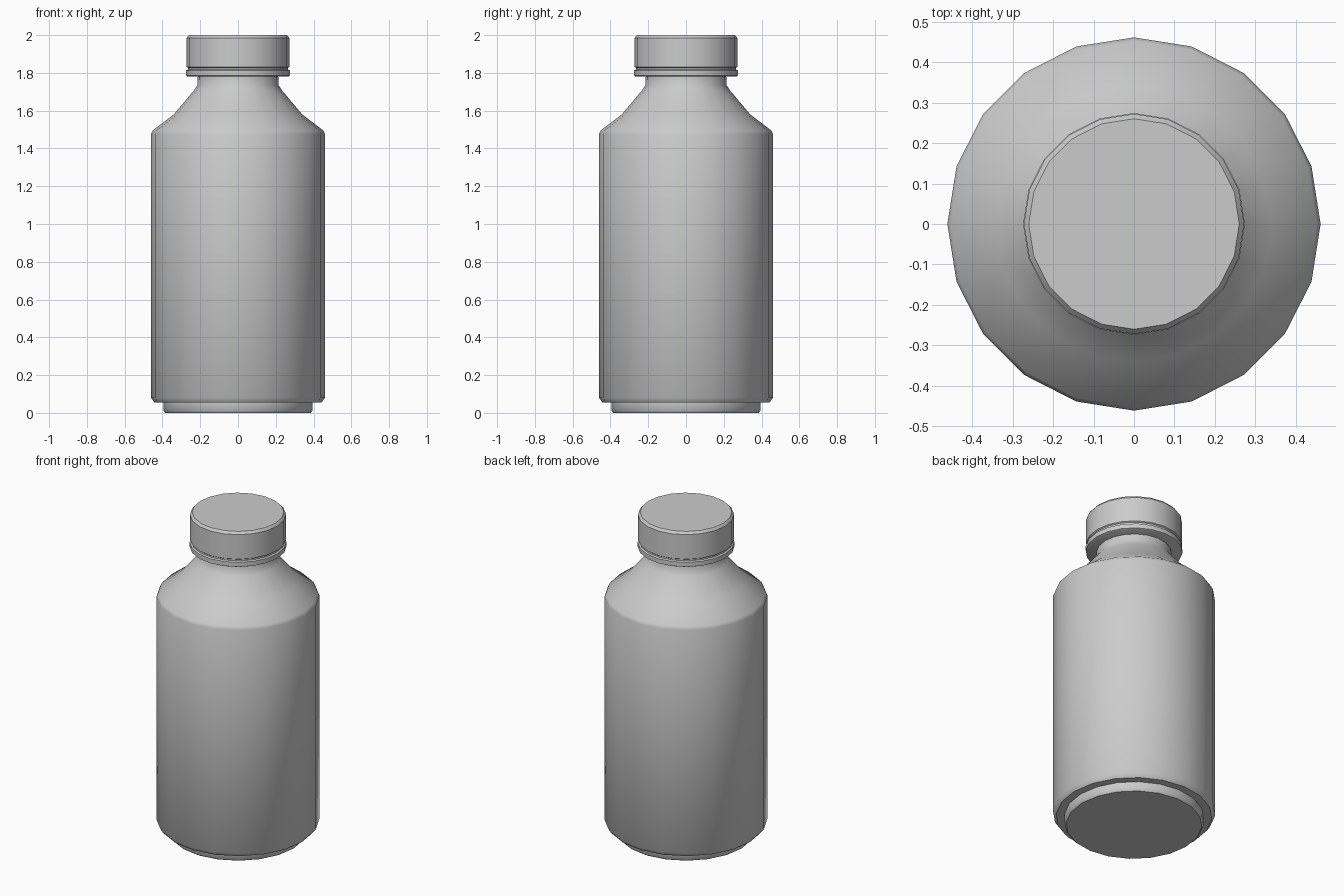
import bpy, bmesh, math

if "Cube" in bpy.data.objects:
    bpy.data.objects.remove(bpy.data.objects["Cube"])

SIDES = 20


def lathe(name, profile, angle=35):
    """Revolve (radius, z) points, bottom to top, and cap both ends."""
    bm = bmesh.new()
    rings = []
    for r, z in profile:
        rings.append([bm.verts.new((r * math.cos(2 * math.pi * i / SIDES),
                                    r * math.sin(2 * math.pi * i / SIDES), z))
                      for i in range(SIDES)])
    for a, b in zip(rings, rings[1:]):
        for i in range(SIDES):
            j = (i + 1) % SIDES
            bm.faces.new((a[i], a[j], b[j], b[i]))
    bm.faces.new(rings[0][::-1])
    bm.faces.new(rings[-1])
    mesh = bpy.data.meshes.new(name)
    bm.to_mesh(mesh)
    bm.free()
    obj = bpy.data.objects.new(name, mesh)
    bpy.context.collection.objects.link(obj)
    bpy.ops.object.select_all(action='DESELECT')
    obj.select_set(True)
    bpy.context.view_layer.objects.active = obj
    bpy.ops.object.shade_smooth_by_angle(angle=math.radians(angle))
    return obj


# Bottle: stepped foot, chamfered lower edge, straight wall, shoulder and neck
lathe("bottle_body", [
    (0.385, 0.0), (0.395, 0.012), (0.395, 0.055),
    (0.442, 0.055), (0.461, 0.08),
    (0.461, 1.475), (0.452, 1.495), (0.34, 1.58),
    (0.235, 1.705), (0.215, 1.735), (0.213, 1.78)], 40)

# Tamper ring, recessed groove and screw cap
lathe("screw_cap", [
    (0.265, 1.78), (0.274, 1.785), (0.274, 1.813), (0.265, 1.818),
    (0.265, 1.827), (0.272, 1.832), (0.272, 1.985), (0.26, 2.0)])
